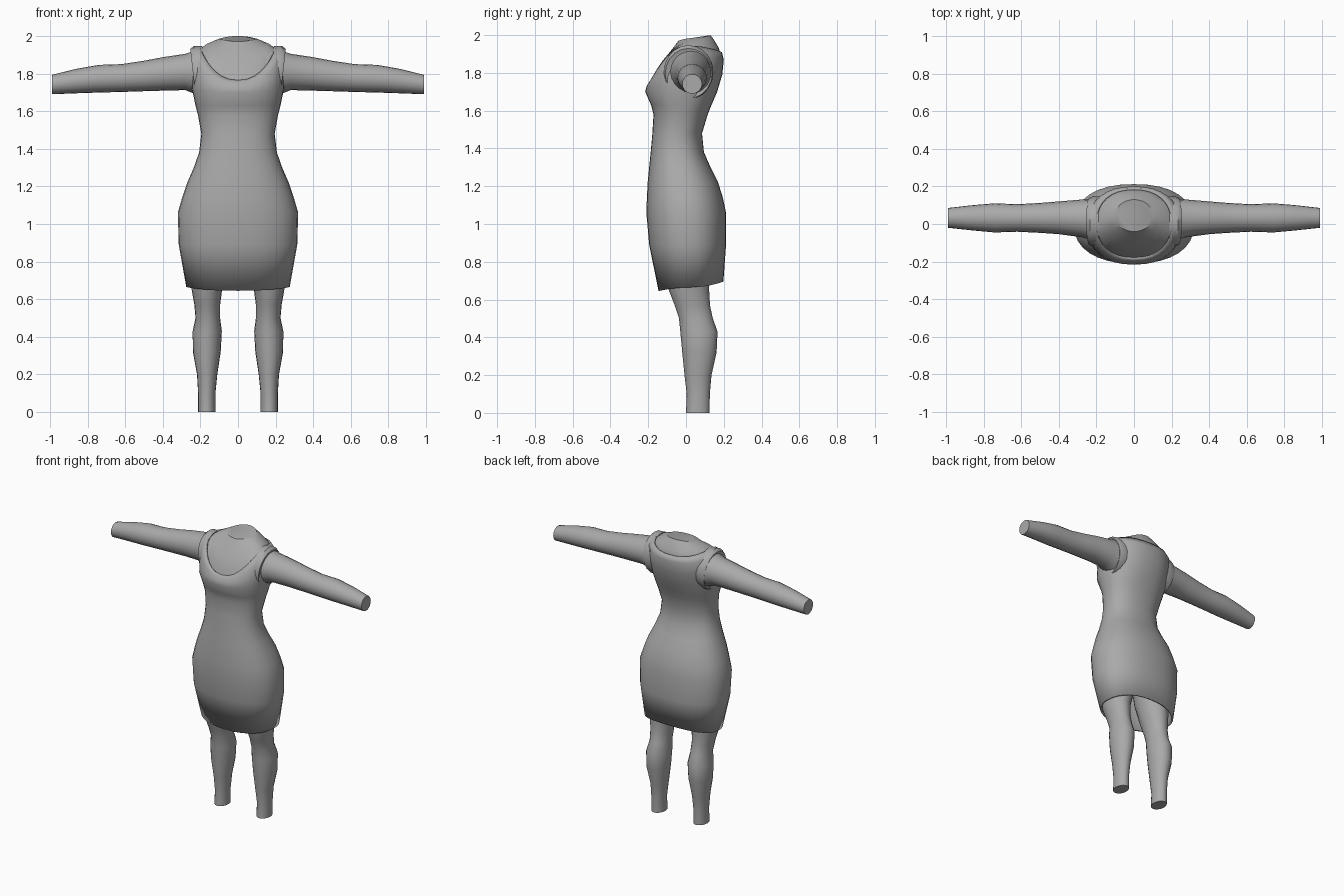
import bpy, bmesh
from math import sin, cos, pi, radians
from mathutils import Vector

cube = bpy.data.objects.get("Cube")
if cube:
    bpy.data.objects.remove(cube, do_unlink=True)

grey = bpy.data.materials.new("plain grey")
grey.use_nodes = True
GREY = (0.4, 0.4, 0.4, 1)
grey.diffuse_color = GREY
grey.node_tree.nodes["Principled BSDF"].inputs["Base Color"].default_value = GREY


def loft(name, rings, caps=(False, False), angle=40):
    """Skin a list of equal-length point loops."""
    bm = bmesh.new()
    loops = [[bm.verts.new(p) for p in ring] for ring in rings]
    n = len(loops[0])
    for a, b in zip(loops, loops[1:]):
        for i in range(n):
            j = (i + 1) % n
            bm.faces.new((a[i], a[j], b[j], b[i]))
    for use, ring in zip(caps, (loops[0], loops[-1])):
        if use:
            bm.faces.new(ring)
    bmesh.ops.recalc_face_normals(bm, faces=bm.faces)
    mesh = bpy.data.meshes.new(name)
    bm.to_mesh(mesh)
    bm.free()
    mesh.materials.append(grey)
    obj = bpy.data.objects.new(name, mesh)
    bpy.context.collection.objects.link(obj)
    bpy.ops.object.select_all(action='DESELECT')
    obj.select_set(True)
    bpy.context.view_layer.objects.active = obj
    bpy.ops.object.shade_smooth_by_angle(angle=radians(angle))
    return obj


def spow(v, e):
    return abs(v) ** e * (1 if v >= 0 else -1)


def body_ring(front_z, side_z, back_z, half, front, back, power=2.3, n=32):
    """Horizontal section whose height varies between front, side and back."""
    pts = []
    for i in range(n):
        a = 2 * pi * i / n
        c, s = spow(cos(a), 2 / power), spow(sin(a), 2 / power)
        end_z = back_z if s > 0 else front_z
        pts.append(Vector((half * c, (front + back) / 2 + (back - front) / 2 * s,
                           side_z + (end_z - side_z) * s * s)))
    return pts


def level(z, *size):
    return body_ring(z, z, z, *size)


# Dress: hem, hips, waist, bust, shoulders and scooped neckline
neckline = (1.765, 1.945, 1.91, 0.205, -0.185, 0.19)
dress = loft("dress", [
    body_ring(0.645, 0.665, 0.695, 0.275, -0.145, 0.198),
    level(0.89, 0.315, -0.195, 0.212),
    level(1.06, 0.32, -0.21, 0.212),
    level(1.14, 0.297, -0.207, 0.195),
    level(1.22, 0.27, -0.203, 0.17),
    level(1.30, 0.235, -0.195, 0.13),
    level(1.38, 0.207, -0.187, 0.095),
    level(1.48, 0.195, -0.178, 0.085),
    level(1.58, 0.213, -0.172, 0.115),
    level(1.63, 0.226, -0.185, 0.135),
    body_ring(1.70, 1.72, 1.70, 0.245, -0.216, 0.165),
    body_ring(1.73, 1.82, 1.79, 0.25, -0.209, 0.192),
    body_ring(1.75, 1.91, 1.87, 0.243, -0.196, 0.2),
    body_ring(*neckline),
])
shell = dress.modifiers.new("cloth thickness", 'SOLIDIFY')
shell.thickness = 0.012
shell.offset = -1

# Upper chest and neck stump
loft("chest_and_neck", [
    body_ring(1.70, 1.86, 1.84, 0.215, -0.19, 0.185),
    body_ring(1.765, 1.935, 1.905, 0.197, -0.177, 0.183),
    body_ring(1.86, 1.958, 1.935, 0.165, -0.127, 0.172, 2.1),
    body_ring(1.93, 1.975, 1.975, 0.125, -0.07, 0.148, 2),
    body_ring(1.97, 1.985, 2.0, 0.1, -0.04, 0.13, 2),
], (False, True), 30)


def mirrored(name, rings, **kw):
    for side, sign in (("left", 1), ("right", -1)):
        loft(f"{side}_{name}", [[(sign * p[0], p[1], p[2]) for p in r] for r in rings], **kw)


def leg_ring(z, x0, x1, y0, y1, n=20):
    return [((x0 + x1) / 2 + (x1 - x0) / 2 * cos(2 * pi * i / n),
             (y0 + y1) / 2 + (y1 - y0) / 2 * sin(2 * pi * i / n), z) for i in range(n)]


def arm_ring(x, y0, y1, z0, z1, lean=0, n=20):
    """Upright section; lean pulls its lower half towards the body."""
    pts = []
    for i in range(n):
        c, s = cos(2 * pi * i / n), sin(2 * pi * i / n)
        pts.append((x - lean * (1 - s) / 2, (y0 + y1) / 2 + (y1 - y0) / 2 * c,
                    (z0 + z1) / 2 + (z1 - z0) / 2 * s))
    return pts


# Legs
mirrored("leg", [
    leg_ring(0.0, 0.12, 0.212, 0.0, 0.125),
    leg_ring(0.1, 0.12, 0.212, 0.004, 0.126),
    leg_ring(0.2, 0.11, 0.218, -0.008, 0.135),
    leg_ring(0.32, 0.092, 0.24, -0.02, 0.162),
    leg_ring(0.43, 0.086, 0.241, -0.03, 0.167),
    leg_ring(0.5, 0.095, 0.226, -0.037, 0.142),
    leg_ring(0.57, 0.095, 0.232, -0.06, 0.127),
    leg_ring(0.66, 0.083, 0.248, -0.095, 0.122),
    leg_ring(0.8, 0.04, 0.265, -0.12, 0.13),
    leg_ring(1.0, 0.01, 0.27, -0.14, 0.14),
], caps=(True, True))

# Armhole edges of the dress
mirrored("armhole", [
    arm_ring(0.19, -0.115, 0.145, 1.67, 1.945, 0.02),
    arm_ring(0.235, -0.118, 0.145, 1.66, 1.947, 0.025),
    arm_ring(0.254, -0.11, 0.138, 1.665, 1.93, 0.03),
    arm_ring(0.25, -0.1, 0.13, 1.675, 1.92, 0.03),
], caps=(True, True))

# Arms
mirrored("arm", [
    arm_ring(0.22, -0.09, 0.135, 1.68, 1.925, 0.02),
    arm_ring(0.28, -0.07, 0.13, 1.712, 1.905),
    arm_ring(0.4, -0.054, 0.12, 1.709, 1.887),
    arm_ring(0.5, -0.047, 0.112, 1.706, 1.868),
    arm_ring(0.62, -0.041, 0.105, 1.702, 1.85),
    arm_ring(0.74, -0.045, 0.11, 1.699, 1.846),
    arm_ring(0.86, -0.034, 0.1, 1.695, 1.825),
    arm_ring(0.99, -0.02, 0.085, 1.69, 1.793),
], caps=(True, True))
